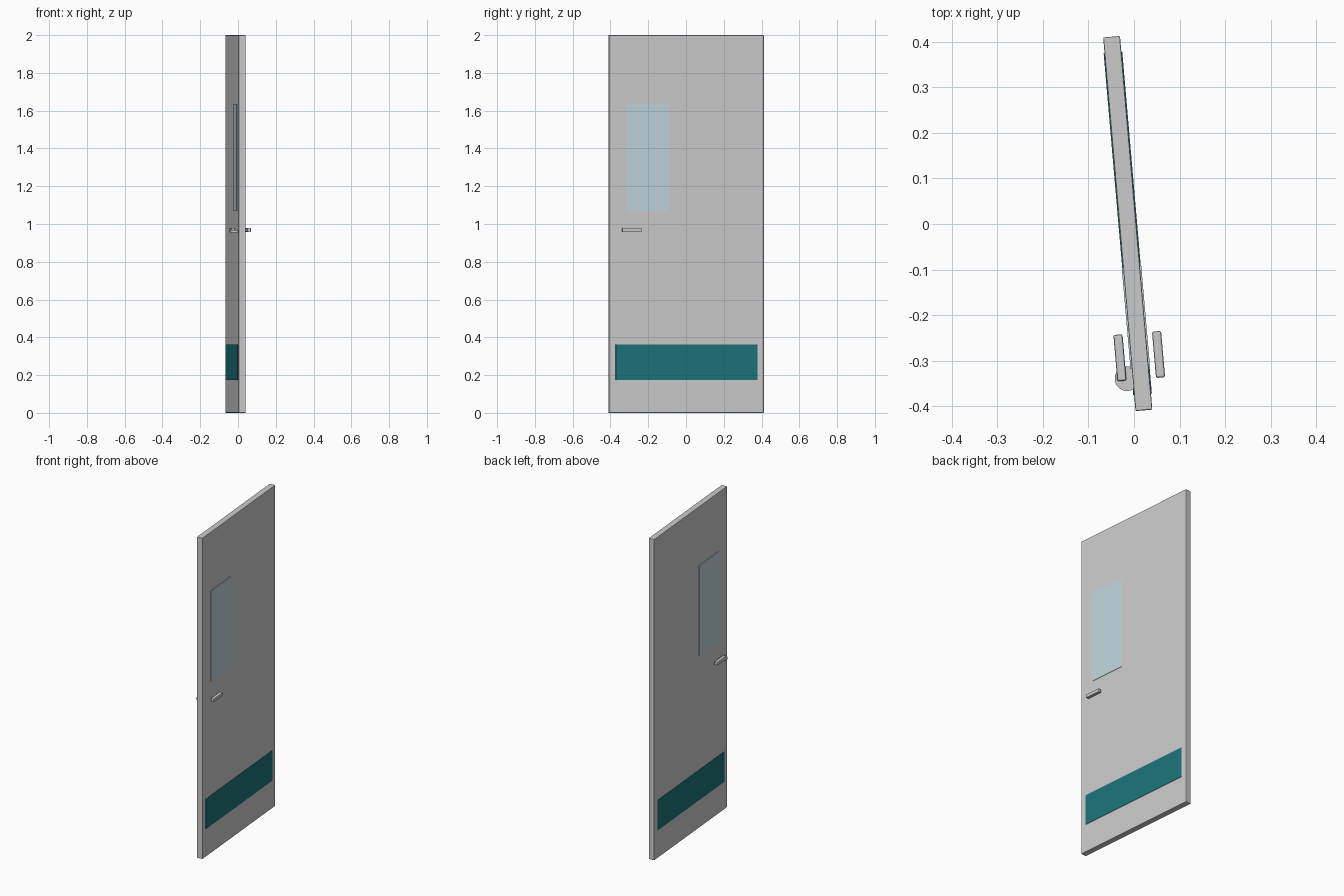
import bpy
from math import radians
from mathutils import Matrix

if "Cube" in bpy.data.objects:
    bpy.data.objects.remove(bpy.data.objects["Cube"])

# Everything is placed in the door's own frame, then swung slightly open
SWING = Matrix.Translation((-0.0137, 0.001, 0)) @ Matrix.Rotation(radians(4.95), 4, 'Z')


def material(name, color):
    m = bpy.data.materials.new(name)
    m.diffuse_color = color
    m.use_nodes = True
    m.node_tree.nodes["Principled BSDF"].inputs["Base Color"].default_value = m.diffuse_color
    return m


def finish(obj, name, mat=None, bevel=0, segments=2):
    obj.name = name
    if mat:
        obj.data.materials.append(mat)
    if bevel:
        mod = obj.modifiers.new("rounded_edges", 'BEVEL')
        mod.width = bevel
        mod.segments = segments
    obj.matrix_world = SWING @ obj.matrix_basis
    return obj


def box(name, center, size, mat=None, bevel=0):
    bpy.ops.mesh.primitive_cube_add(size=1, location=center)
    obj = bpy.context.object
    obj.scale = size
    bpy.ops.object.transform_apply(location=False, rotation=False, scale=True)
    return finish(obj, name, mat, bevel)


teal = material("teal", (0.012, 0.17, 0.195, 1))
glass = material("glass", (0.52, 0.66, 0.72, 1))

# Door slab
box("door_leaf", (0, 0, 1), (0.037, 0.823, 2), bevel=0.003)

# Vision panel and kick plate stand slightly proud of both faces
box("vision_panel", (0, -0.206, 1.352), (0.043, 0.225, 0.565), glass)
box("kick_plate", (0, 0, 0.267), (0.041, 0.752, 0.188), teal)

# Lever handle on each face
for side, label in ((-1, "left"), (1, "right")):
    box("lever_" + label, (side * 0.0425, -0.292, 0.968), (0.02, 0.102, 0.022), bevel=0.004)

# Round rose under the left lever
bpy.ops.mesh.primitive_cylinder_add(vertices=32, radius=0.027, depth=0.012,
                                    location=(-0.031, -0.339, 0.961))
rose = bpy.context.object
bpy.ops.object.shade_smooth_by_angle()
finish(rose, "lever_rose")
